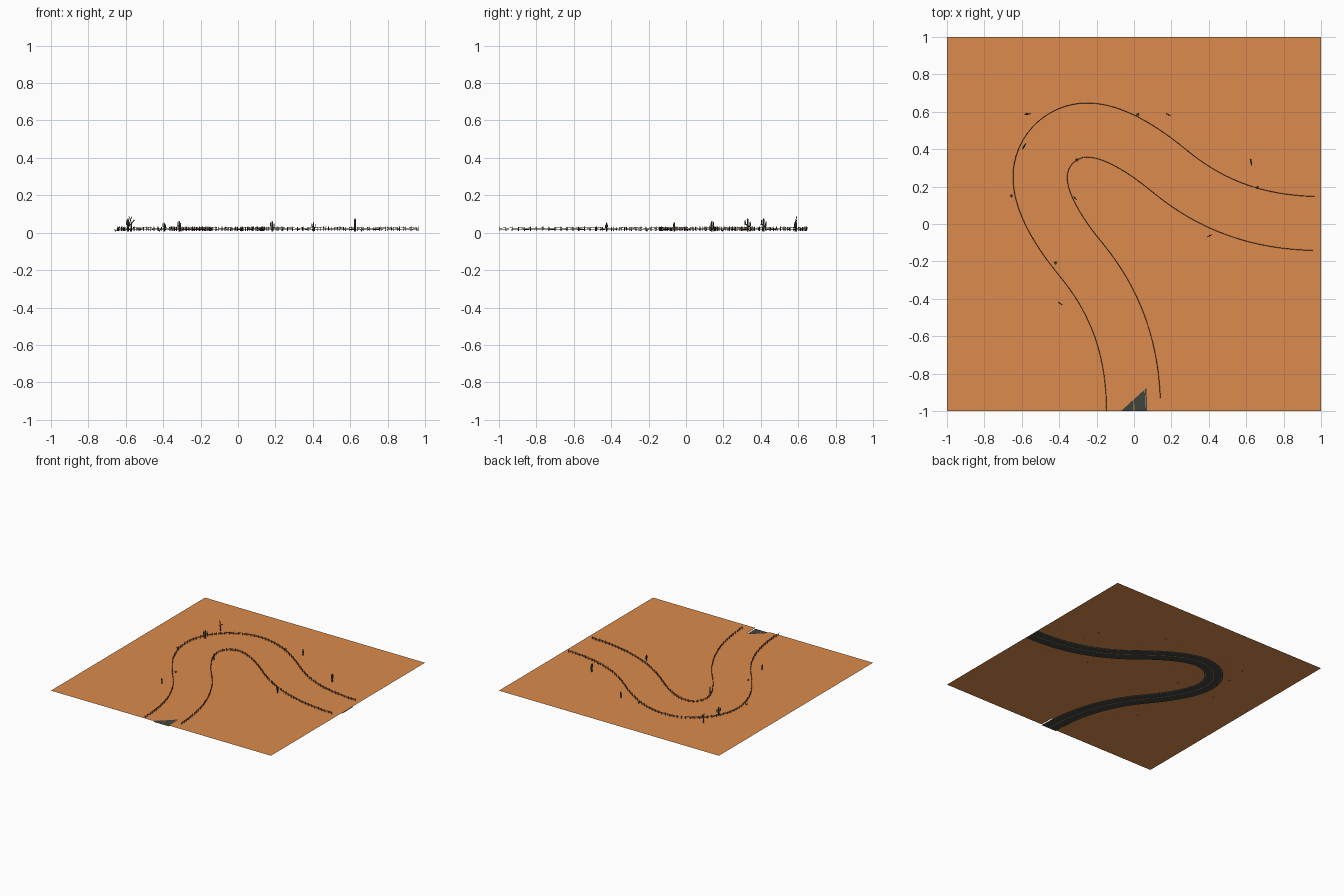
import bpy, bmesh, math, random
from mathutils import Vector, Matrix
from mathutils.geometry import interpolate_bezier

if "Cube" in bpy.data.objects:
    bpy.data.objects.remove(bpy.data.objects["Cube"])

random.seed(4)
GROUND = 0.008


def material(name, rgb):
    m = bpy.data.materials.new(name)
    m.diffuse_color = (*rgb, 1)
    m.use_nodes = True
    m.node_tree.nodes["Principled BSDF"].inputs["Base Color"].default_value = m.diffuse_color
    return m


SAND = material("sand", (0.72, 0.26, 0.075))
ASPHALT = material("asphalt", (0.055, 0.055, 0.048))
WHITE = material("white_paint", (0.45, 0.45, 0.42))
YELLOW = material("yellow_paint", (0.5, 0.3, 0.08))
WOOD = material("wood", (0.1, 0.05, 0.022))
GREEN = material("cactus_green", (0.05, 0.09, 0.03))
GRASS = material("grass_green", (0.09, 0.22, 0.03))


def finish(name, bm, mat):
    me = bpy.data.meshes.new(name)
    bm.to_mesh(me)
    bm.free()
    me.materials.append(mat)
    ob = bpy.data.objects.new(name, me)
    bpy.context.collection.objects.link(ob)
    return ob


# Road centre line: half a path, then mirrored across the line y = -x
def half_path():
    k = 0.25 * math.tan(math.pi / 16) * 4 / 3
    d = 0.25 * math.sqrt(0.5)
    apex, along = Vector((-0.25 - d, 0.25 + d, 0)), Vector((0.7071, 0.7071, 0))
    segs = [((0, -1), (0, -0.68), (-0.09, -0.42), (-0.28, -0.19)),
            ((-0.28, -0.19), (-0.375, -0.075), (-0.5, 0.1), (-0.5, 0.25)),
            ((-0.5, 0.25), (-0.5, 0.25 + k), (apex - along * k)[:2], apex[:2])]
    pts = []
    for s in segs:
        pts += [Vector(p).to_3d() for p in interpolate_bezier(*[Vector((*q, 0)) for q in s], 17)][:-1]
    return pts + [apex]


half = half_path()
path = half + [Vector((-p.y, -p.x, 0)) for p in reversed(half[:-1])]


def offset(d):
    out = []
    for i, p in enumerate(path):
        t = path[min(i + 1, len(path) - 1)] - path[max(i - 1, 0)]
        if i == 0:
            t = Vector((0, 1, 0))
        if i == len(path) - 1:
            t = Vector((1, 0, 0))
        t.normalize()
        out.append(p + Vector((-t.y, t.x, 0)) * d)
    return out


def ribbon(name, d0, d1, z, mat):
    bm = bmesh.new()
    rows = [[bm.verts.new((p.x, p.y, z)) for p in pair] for pair in zip(offset(d1), offset(d0))]
    for a, b in zip(rows, rows[1:]):
        bm.faces.new((a[0], a[1], b[1], b[0]))
    return finish(name, bm, mat)


# Asphalt and painted lines, shown on both faces
ribbon("road", -0.07, 0.07, 0.001, ASPHALT)
for z, side in ((0.0, "under"), (0.002, "upper")):
    for s, label in ((-1, "right"), (1, "left")):
        ribbon(f"edge_line_{label}_{side}", s * 0.0615 - 0.001, s * 0.0615 + 0.001, z, WHITE)
    ribbon(f"centre_line_{side}", -0.002, 0.002, z, YELLOW)

# Desert ground, open over the two road ends
left, right = offset(0.07), offset(-0.07)
cut = min(range(60, len(path)), key=lambda i: abs(path[i].x - 0.51))
wedge = [p for p in right if p.y < -0.77 and p.x > 0]
outline = [(-1, -1), (-0.07, -1), (0.052, -0.765)]
outline += [p[:2] for p in reversed(wedge)]
outline += [(1, -1)] + [p[:2] for p in reversed(right[cut:])]
outline += [p[:2] for p in left[cut:]] + [(1, 1), (-1, 1)]
bm = bmesh.new()
bm.faces.new([bm.verts.new((x, y, GROUND)) for x, y in outline])
bmesh.ops.triangulate(bm, faces=bm.faces[:])
finish("desert_ground", bm, SAND)


def stick(bm, a, b, r0, r1, sides=4):
    a, b = Vector(a), Vector(b)
    rot = (b - a).to_track_quat('Z', 'Y').to_matrix().to_4x4()
    bmesh.ops.create_cone(bm, cap_ends=True, segments=sides, radius1=r0, radius2=r1,
                          depth=(b - a).length, matrix=Matrix.Translation((a + b) / 2) @ rot)


# Rustic fences on both sides: posts at even spacing with two thin rails
def fence(name, d, start, end, gap=0.033):
    pts, posts, walked, target = offset(d), [], 0, start
    total = sum((b - a).length for a, b in zip(pts, pts[1:]))
    for a, b in zip(pts, pts[1:]):
        step = (b - a).length
        while target <= walked + step and target <= total - end:
            posts.append(a.lerp(b, (target - walked) / step))
            target += gap
        walked += step
    bm = bmesh.new()
    for p in posts:
        lean = Vector((random.uniform(-.002, .002), random.uniform(-.002, .002), 0))
        stick(bm, p + Vector((0, 0, GROUND)), p + lean + Vector((0, 0, random.uniform(.029, .034))), .002, .0018)
    for z in (0.016, 0.025):
        for a, b in zip(posts, posts[1:]):
            za, zb = z + random.uniform(-.002, .002), z + random.uniform(-.002, .002)
            stick(bm, (a.x, a.y, za), (b.x, b.y, zb), .0012, .0012)
    finish(name, bm, WOOD)


fence("outer_fence", 0.147, 0.005, 0.02)
fence("inner_fence", -0.142, 0.07, 0.02)


# Cacti: ribbed trunk with bent arms
def cactus(i, x, y, h, turn):
    bm = bmesh.new()
    r = h * 0.075
    stick(bm, (0, 0, -.002), (0, 0, h * .9), r, r, 8)
    stick(bm, (0, 0, h * .9), (0, 0, h), r, r * .4, 8)
    for s, low, top in ((1, .35, .78), (-1, .48, .88)):
        e = s * h * .2
        stick(bm, (0, 0, h * low), (e, 0, h * (low + .06)), r * .7, r * .7, 6)
        stick(bm, (e, 0, h * low), (e, 0, h * top), r * .75, r * .5, 6)
    ob = finish(f"cactus_{i}", bm, GREEN)
    ob.location = (x, y, GROUND)
    ob.rotation_euler.z = math.radians(turn)


for i, c in enumerate([(-.588, .415, .068, 60), (.183, .585, .054, -30), (.626, .33, .068, 100),
                       (-.315, .138, .055, -50), (-.395, -.425, .046, -40), (.404, -.063, .048, 20)]):
    cactus(i, *c)

# Bare dead tree with forked branches
bm = bmesh.new()
stick(bm, (0, 0, -.002), (.003, 0, .04), .005, .0035, 6)
for a, b in (((.003, 0, .04), (-.012, .003, .082)), ((.003, 0, .04), (.016, -.002, .062)),
             ((-.004, 0, .06), (.004, .004, .078)), ((.002, 0, .03), (-.015, -.005, .05)),
             ((.01, 0, .052), (.022, .004, .058))):
    stick(bm, a, b, .003, .0012, 5)
tree = finish("dead_tree", bm, WOOD)
tree.location = (-.572, .588, GROUND)

# Low grass tufts
for i, (x, y) in enumerate([(.66, .195), (-.305, .343), (-.655, .15), (-.42, -.208), (.02, .585)]):
    bm = bmesh.new()
    for k in range(7):
        a = k * math.tau / 7
        stick(bm, (0, 0, 0), (.009 * math.cos(a), .009 * math.sin(a), .012), .0025, .0004, 3)
    finish(f"grass_tuft_{i}", bm, GRASS).location = (x, y, GROUND)
